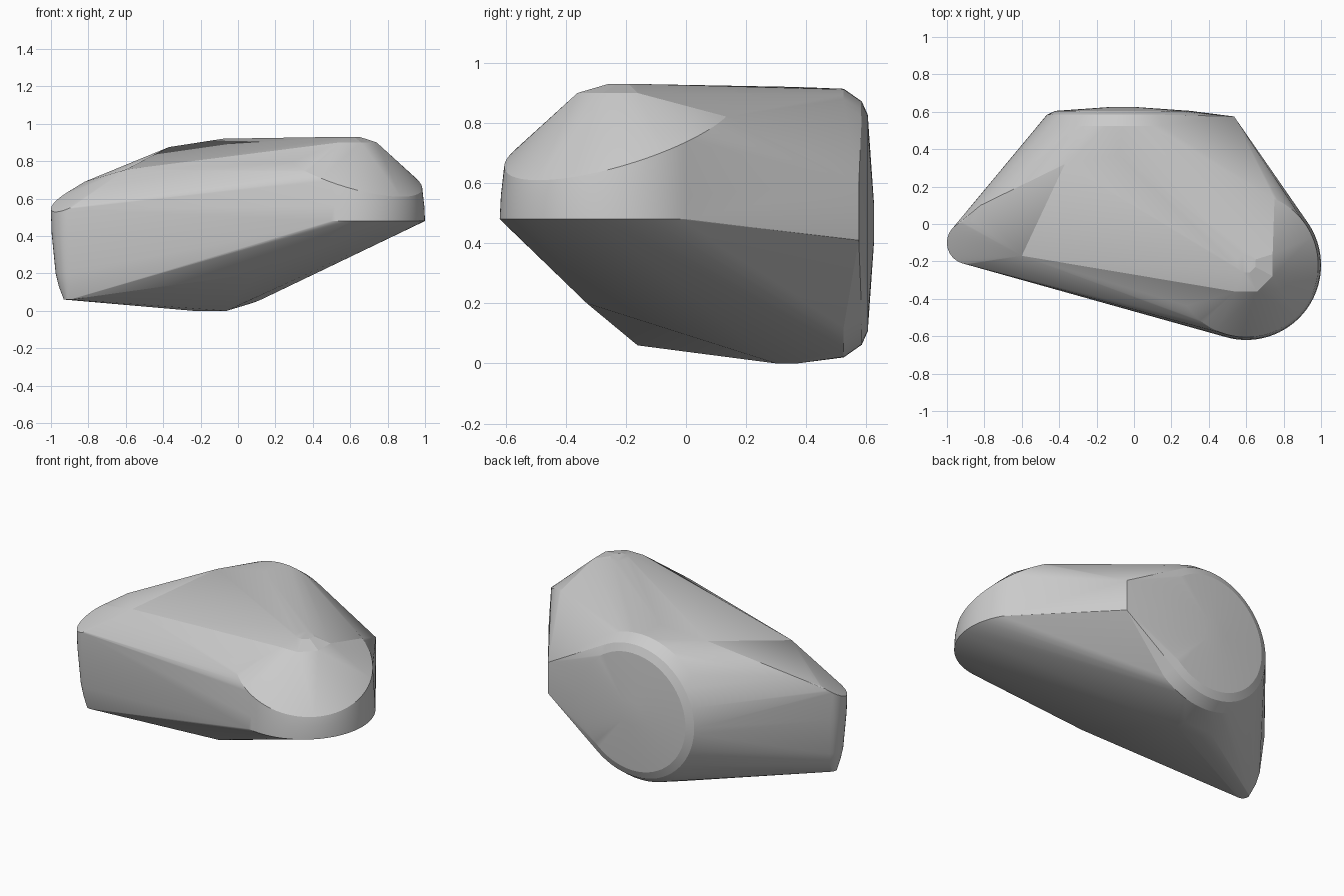
import bpy, bmesh
from math import cos, sin, radians

if "Cube" in bpy.data.objects:
    bpy.data.objects.remove(bpy.data.objects["Cube"])

bm = bmesh.new()


def add(*pts):
    for p in pts:
        bm.verts.new(p)


def ring(cx, cy, r, height, n=64, start=0, sweep=360):
    """Horizontal ring or arc; height is a function of x and y."""
    for i in range(n):
        a = radians(start + sweep * i / n)
        x, y = cx + r * cos(a), cy + r * sin(a)
        add((x, y, height(x, y)))


def level(z):
    return lambda x, y: z


# Large rounded front-right end: wall, tilted upper rim and faceted cap
ring(0.6, -0.22, 0.4, level(0.48), 96)
ring(0.6, -0.22, 0.396, level(0.56), 72, -135, 180)
ring(0.6, -0.22, 0.385,
     lambda x, y: 0.764 - 0.283 * ((x - 0.6) - (y + 0.22)), 72, -155, 225)
ring(0.6, -0.22, 0.153, level(0.90), 8, 22.5)
ring(0.6, -0.21, 0.053, level(0.93), 8, 22.5)

# Small tapered left end with a sloping rim
ring(-0.885, -0.1, 0.115, lambda x, y: 0.545 + 0.4 * (y + 0.1) + 0.5 * (x + 1), 48)
for cx, cy, r, z in ((-0.885, -0.1, 0.112, 0.42), (-0.885, -0.105, 0.09, 0.2),
                     (-0.885, -0.11, 0.073, 0.13), (-0.895, -0.125, 0.036, 0.06)):
    ring(cx, cy, r, level(z), 32)
add((-0.6, -0.17, 0.755), (-0.82, 0.1, 0.69))

# Round back face with stepped bevels
for r, y in ((0.447, 0.525), (0.405, 0.585), (0.36, 0.605), (0.075, 0.625)):
    for i in range(64):
        a = radians(360 * i / 64)
        add((-0.06 + r * cos(a), y, 0.467 + r * sin(a)))

# Back-right corner edge, upper ridge and underside corners
add((0.535, 0.575, 0.41), (0.535, 0.575, 0.6))
add((-0.37, 0.32, 0.875), (-0.08, 0.37, 0.92))
add((0.1, -0.33, 0.2))
for x in (-0.24, -0.06):
    add((x, 0.3, 0), (x, 0.37, 0))

# Wrap everything in one taut shell
res = bmesh.ops.convex_hull(bm, input=bm.verts[:])
loose = [v for v in bm.verts if not v.link_faces]
bmesh.ops.delete(bm, geom=loose, context='VERTS')
bmesh.ops.recalc_face_normals(bm, faces=bm.faces[:])

mesh = bpy.data.meshes.new("body_shell")
bm.to_mesh(mesh)
bm.free()
body = bpy.data.objects.new("body_shell", mesh)
bpy.context.collection.objects.link(body)
bpy.context.view_layer.objects.active = body
body.select_set(True)
bpy.ops.object.shade_smooth_by_angle(angle=radians(12))
